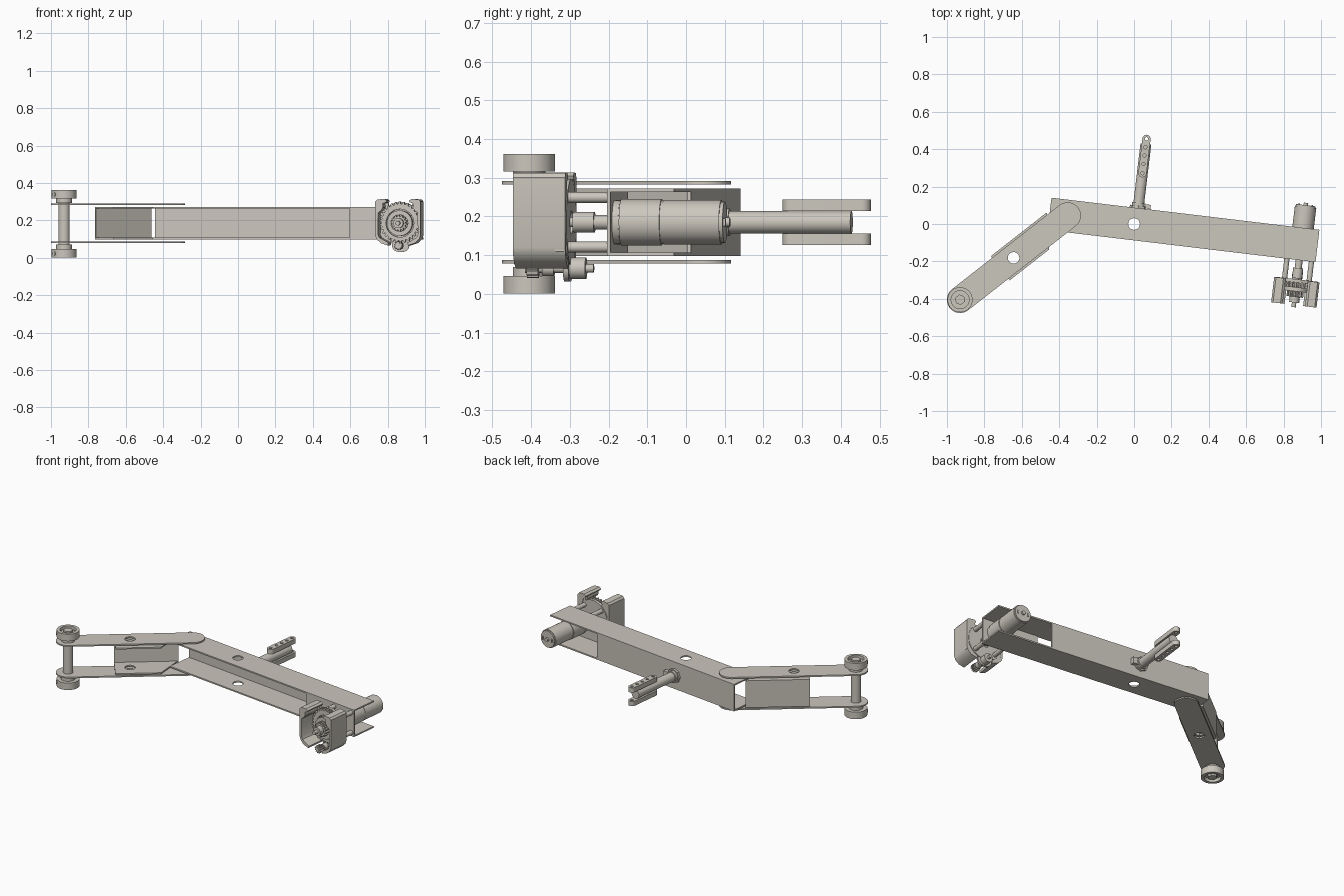
import bpy, math
from mathutils import Matrix, Vector

if "Cube" in bpy.data.objects:
    bpy.data.objects.remove(bpy.data.objects["Cube"])

metal = bpy.data.materials.new("warm_grey_metal")
metal.diffuse_color = (0.60, 0.57, 0.51, 1)
metal.use_nodes = True
metal.node_tree.nodes["Principled BSDF"].inputs["Base Color"].default_value = metal.diffuse_color

ARM = Matrix.Rotation(math.radians(-6.83), 4, 'Z')
FORE = Matrix.Translation((-0.355, 0.045, 0)) @ Matrix.Rotation(math.atan2(-0.45, -0.575), 4, 'Z')
ALONG_T = Matrix.Rotation(math.pi / 2, 4, 'X')   # profile in (s, z), depth along -t
Z = 0.185                                        # mid height of the arm
S = 0.90                                         # drive axis position along the arm


def circle(cx, cy, r, n=32):
    return [(cx + r * math.cos(2 * math.pi * i / n), cy + r * math.sin(2 * math.pi * i / n)) for i in range(n)]


def rect(x0, x1, y0, y1):
    return [(x0, y0), (x1, y0), (x1, y1), (x0, y1)]


def slot(x0, x1, y, r, n=16):
    a = [(x1 + r * math.cos(math.pi * (i / n - .5)), y + r * math.sin(math.pi * (i / n - .5))) for i in range(n + 1)]
    b = [(x0 - r * math.cos(math.pi * (i / n - .5)), y - r * math.sin(math.pi * (i / n - .5))) for i in range(n + 1)]
    return a + b


def gear(cx, cy, r0, r1, teeth):
    pts = []
    for i in range(teeth):
        for f, r in ((0, r0), (.3, r0), (.45, r1), (.8, r1)):
            a = 2 * math.pi * (i + f) / teeth
            pts.append((cx + r * math.cos(a), cy + r * math.sin(a)))
    return pts


def prism(name, loops, lo, hi, frame):
    """Extrude an outline (first loop) with holes (other loops) from lo to hi."""
    cu = bpy.data.curves.new(name, 'CURVE')
    cu.dimensions = '2D'
    cu.fill_mode = 'BOTH'
    cu.extrude = (hi - lo) / 2
    for pts in loops:
        sp = cu.splines.new('POLY')
        sp.points.add(len(pts) - 1)
        for p, (x, y) in zip(sp.points, pts):
            p.co = (x, y, 0, 1)
        sp.use_cyclic_u = True
    tmp = bpy.data.objects.new(name + "_curve", cu)
    bpy.context.collection.objects.link(tmp)
    me = bpy.data.meshes.new_from_object(tmp.evaluated_get(bpy.context.evaluated_depsgraph_get()))
    bpy.data.objects.remove(tmp)
    bpy.data.curves.remove(cu)
    me.transform(Matrix.Translation((0, 0, (lo + hi) / 2)))
    me.transform(frame)
    me.materials.clear()
    me.materials.append(metal)
    for p in me.polygons:
        p.use_smooth = True
        p.material_index = 0
    me.set_sharp_from_angle(angle=math.radians(30))
    me.name = name
    ob = bpy.data.objects.new(name, me)
    bpy.context.collection.objects.link(ob)
    return ob


def flat(name, loops, z0, z1, frame=ARM):
    return prism(name, loops, z0, z1, frame)


def deep(name, loops, t0, t1):
    """Profile in arm (s, z), extruded between depths t0 and t1."""
    return prism(name, loops, -t1, -t0, ARM @ ALONG_T)


# Main arm channel: two flanges, rear web, front motor plate at the far end
for label, z0 in (("lower", 0.098), ("upper", 0.263)):
    flat(f"arm_{label}_flange", [rect(-.455, .988, -.087, .087), circle(0, 0, .031)], z0, z0 + .009)
deep("arm_rear_web", [rect(-.455, .62, .098, .272)], .078, .087)
deep("motor_mount_plate", [rect(.612, .988, .098, .272)], -.087, -.078)

# Forearm: two long plates and a mitred channel between them
L = 0.73
for label, z0 in (("lower", .078), ("upper", .282)):
    flat(f"forearm_{label}_plate", [slot(0, L, 0, .071), circle(.367, 0, .031)], z0, z0 + .009, FORE)
flange = [(.457, -.082), (.457, .082), (.19, .082), (.08, -.082)]
for label, z0 in (("lower", .098), ("upper", .263)):
    flat(f"forearm_{label}_flange", [flange, circle(.367, 0, .031)], z0, z0 + .009, FORE)
flat("forearm_web", [rect(.08, .457, -.082, -.073)], .098, .272, FORE)

# Axle with a hollow hub at each end
flat("forearm_axle", [circle(L, 0, .03)], .02, .34, FORE)
for label, z0, d in (("lower", .001, -1), ("upper", .316, 1)):
    flat(f"{label}_hub", [circle(L, 0, .067, 48), circle(L, 0, .048)], z0, z0 + .045, FORE)
    mid = z0 + .0225 - d * .010
    flat(f"{label}_hub_floor", [circle(L, 0, .049)], mid - .012, mid + .012, FORE)
    inner = z0 - .024 if d > 0 else z0 + .043
    flat(f"{label}_hub_collar", [circle(L, 0, .042)], inner, inner + .026, FORE)
    flat(f"{label}_hub_nut", [circle(L, 0, .028, 6)], z0 + .002, z0 + .043, FORE)
    side = FORE @ Matrix.Translation((L, 0, z0 + .022)) @ Matrix.Rotation(math.pi / 2, 4, 'Y')
    prism(f"{label}_hub_screw", [circle(0, 0, .011, 16)], .05, .07, side)

# Rear rod with base clamp and a two-bar fork
R = 0.012
deep("rod", [circle(R, Z, .029)], .085, .432)
deep("rod_base", [circle(R, Z, .046, 8)], .086, .100)
deep("rod_collar", [circle(R, Z, .036)], .10, .115)
flat("rod_clamp", [rect(R + .03, R + .065, .088, .112)], Z - .02, Z + .02)
TURN = ARM @ Matrix.Translation((R, 0, 0)) @ Matrix.Rotation(math.pi / 2, 4, 'Z')
for label, z0 in (("lower", .126), ("upper", .214)):
    holes = [circle(x, 0, .009, 16) for x in (.275, .325, .37, .415, .46)]
    flat(f"fork_{label}_bar", [slot(.275, .46, 0, .022)] + holes, z0, z0 + .03, TURN)

# Drive motor
for label, r, t0, t1 in (("gearbox", .057, -.079, -.062), ("gearbox_ring", .060, -.060, .045),
                         ("seam", .056, -.063, .052), ("can", .0575, .050, .200),
                         ("end_cap", .053, .200, .209), ("rear_boss", .012, .209, .222),
                         ("shaft", .012, -.34, -.07)):
    deep(f"motor_{label}", [circle(S, Z, r, 40)], t0, t1)
for i in (-1, 1):
    deep("motor_terminal", [rect(S + i * .035 - .004, S + i * .035 + .004, Z - .01, Z + .01)], .205, .215)

# Standoffs carrying the gripper
for i in (-1, 1):
    for j in (-1, 1):
        deep("standoff", [circle(S + i * .066, Z + j * .064, .014, 20)], -.195, -.08)
        deep("standoff_screw", [circle(S + i * .066, Z + j * .064, .013, 16)], -.222, -.2)

# Gripper back plate with a toothed ring and stacked hub
deep("gripper_plate", [circle(S, Z, .112, 48), circle(S, Z, .03)], -.207, -.190)
deep("gripper_gear", [gear(S, Z + .005, .098, .110, 30), circle(S, Z, .075)], -.235, -.207)
deep("gripper_ring", [circle(S, Z, .068, 40), circle(S, Z, .045)], -.255, -.205)
deep("gripper_hub", [circle(S, Z, .05, 40)], -.24, -.205)
deep("hub_gear", [gear(S, Z, .036, .045, 14)], -.285, -.24)
deep("hub_front", [circle(S, Z, .027)], -.315, -.285)
deep("shaft_coupling", [circle(S, Z, .027)], -.185, -.13)
deep("shaft_step", [circle(S, Z, .019)], -.13, -.08)

# Mirrored gripper jaws curving round the plate
jaw = [(.055, .066), (.092, .078), (.115, .10), (.122, .12), (.122, .30), (.112, .312), (.072, .314), (.060, .305),
       (.064, .296), (.082, .29), (.080, .27), (.088, .255), (.106, .24), (.108, .125), (.10, .108), (.05, .08)]
for label, i in (("left", -1), ("right", 1)):
    deep(f"{label}_jaw", [[(S + i * x, z) for x, z in jaw]], -.328, -.192)
    deep(f"{label}_jaw_back", [[(S + i * x, z) for x, z in
                               ((.05, .075), (.09, .08), (.12, .11), (.12, .30), (.07, .31), (.06, .27))]], -.218, -.195)

# Small motor and pinion below the gripper
P = 0.066
deep("small_motor", [circle(S, P, .028)], -.205, -.152)
deep("small_motor_tip", [circle(S, P, .011, 16)], -.152, -.132)
deep("small_motor_bracket", [slot(S - .012, S + .012, P, .034)], -.207, -.193)
deep("pinion_shaft", [circle(S, P, .012, 16)], -.31, -.2)
deep("pinion", [gear(S, P, .018, .025, 12)], -.305, -.275)
deep("pinion_collar", [circle(S, P, .02, 24)], -.265, -.235)
